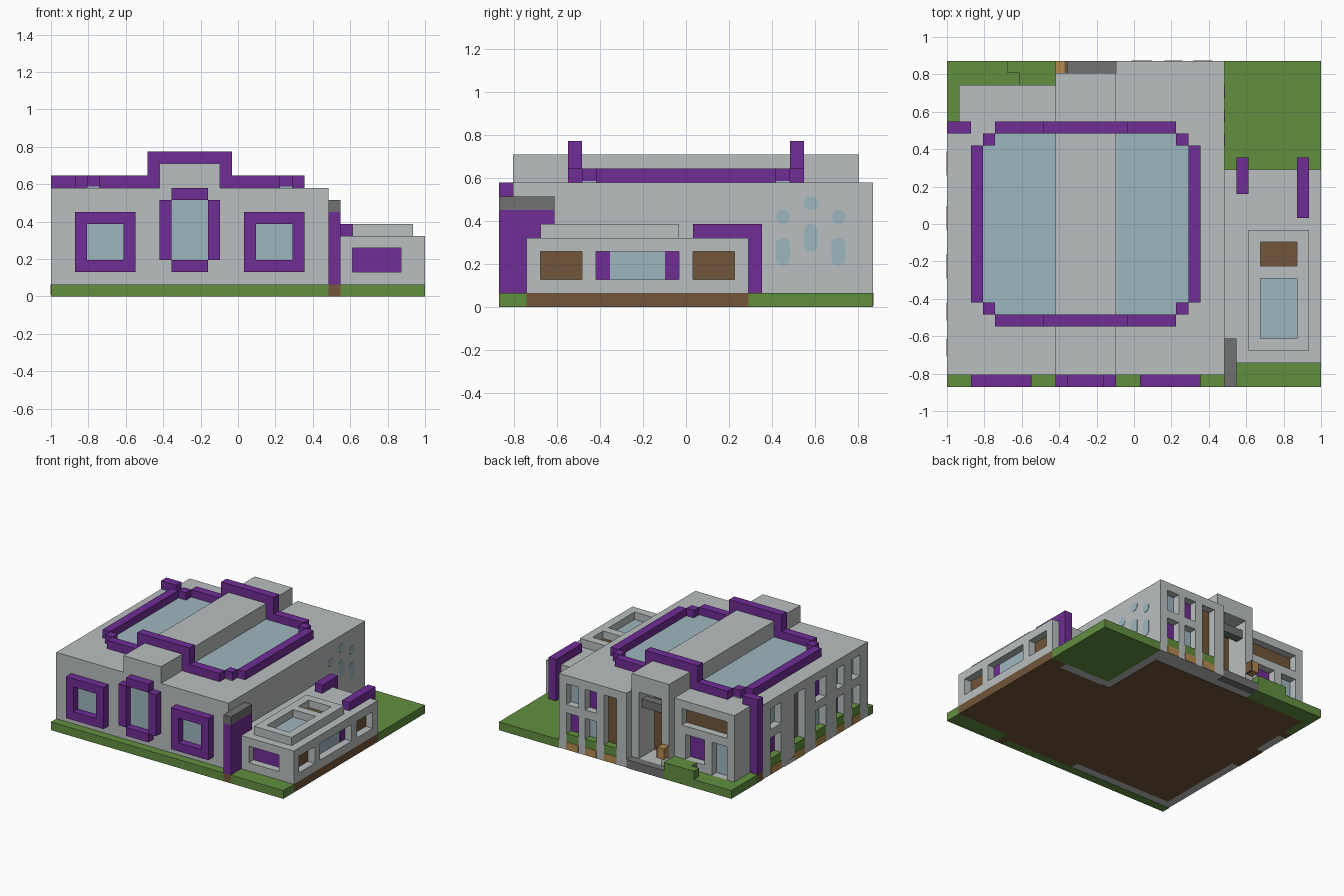
import bpy, bmesh

U = 2 / 31  # one building block; all part sizes are counted in blocks

if "Cube" in bpy.data.objects:
    bpy.data.objects.remove(bpy.data.objects["Cube"])


def make_material(name, r, g, b):
    mat = bpy.data.materials.new(name)
    mat.use_nodes = True
    mat.diffuse_color = (r, g, b, 1)
    mat.node_tree.nodes["Principled BSDF"].inputs["Base Color"].default_value = (r, g, b, 1)
    return mat


GREY = make_material("light grey", 0.49, 0.52, 0.52)
DARK = make_material("dark grey", 0.165, 0.165, 0.165)
PURPLE = make_material("purple", 0.16, 0.026, 0.305)
GLASS = make_material("pale blue glass", 0.337, 0.474, 0.52)
GREEN = make_material("grass green", 0.122, 0.275, 0.051)
BROWN = make_material("brown", 0.165, 0.093, 0.042)
TAN = make_material("tan", 0.45, 0.26, 0.08)


def finish(name, bm, mat):
    bmesh.ops.recalc_face_normals(bm, faces=bm.faces)
    for v in bm.verts:
        v.co = (v.co.x * U - 1, v.co.y * U - 13.5 * U, v.co.z * U)
    mesh = bpy.data.meshes.new(name)
    bm.to_mesh(mesh)
    bm.free()
    mesh.materials.append(mat)
    obj = bpy.data.objects.new(name, mesh)
    bpy.context.scene.collection.objects.link(obj)
    return obj


def add_box(bm, x, y, z):
    cube = bmesh.ops.create_cube(bm, size=1)["verts"]
    for v in cube:
        v.co = [lo if c < 0 else hi for c, (lo, hi) in zip(v.co, (x, y, z))]


def box(name, mat, x, y, z):
    bm = bmesh.new()
    add_box(bm, x, y, z)
    return finish(name, bm, mat)


def prism(name, mat, points, step):
    bm = bmesh.new()
    face = bm.faces.new([bm.verts.new(p) for p in points])
    top = bmesh.ops.extrude_face_region(bm, geom=[face])["geom"]
    bmesh.ops.translate(bm, vec=step, verts=[v for v in top if isinstance(v, bmesh.types.BMVert)])
    return finish(name, bm, mat)


def carve(obj, cuts):
    bm = bmesh.new()
    for cut in cuts:
        add_box(bm, *cut)
    cutter = finish("cutter", bm, GREY)
    cutter.hide_render = True
    mod = obj.modifiers.new("openings", "BOOLEAN")
    mod.operation, mod.solver, mod.object = "DIFFERENCE", "EXACT", cutter
    bpy.context.view_layer.objects.active = obj
    bpy.ops.object.modifier_apply(modifier=mod.name)
    bpy.data.objects.remove(cutter)


def opening(cuts, name, mat, axis, plane, out, span, z, depth=1):
    """Recess in a wall facing out (+1 or -1) along axis, with a thin pane at its back."""
    back = plane - out * depth
    cut, pane = sorted((plane + out * 0.5, back)), sorted((back, back + out * 0.1))
    cuts.append((cut, span, z) if axis == "x" else (span, cut, z))
    box(name, mat, *((pane, span, z) if axis == "x" else (span, pane, z)))


# Ground and foundations
for x, y in [((0, 23), (0, 1)), ((24, 31), (0, 2)), ((23, 31), (18, 27)),
             ((0, 9), (25, 27)), ((0, 1), (22, 25))]:
    box("lawn", GREEN, x, y, (0, 1))
for x, y in [((1, 22), (2, 25)), ((14, 23), (1, 2)), ((0, 1), (13, 17)), ((22, 23), (2, 17))]:
    box("foundation", BROWN, x, y, (0, 0.9))
box("annex_foundation", BROWN, (23, 31), (2, 17), (0, 1))
box("annex_foundation_end", BROWN, (29, 31), (17, 18), (0, 1))
box("annex_footing", GREY, (23, 29), (17, 18), (0, 1))

# Main hall
footprint = [(0, 1), (23, 1), (23, 27), (14, 27), (14, 26), (9, 26), (9, 25), (1, 25), (1, 21), (0, 21)]
hall = prism("main_hall", GREY, [(x, y, 0.05) for x, y in footprint], (0, 0, 8.95))
hall_cuts = []


def planter(axis, span, plane, out):
    # Bush in the bottom of a recess, with a coloured plate on the base below
    a, b = sorted((plane, plane - out)), sorted((plane, plane + 0.05 * out))
    for name, mat, d, z in (("bush", GREEN, a, (1, 2)), ("base_plate", TAN, b, (0.1, 1))):
        box(name, mat, *((d, span, z) if axis == "x" else (span, d, z)))


# Rear wall, right part
for span, upper, lower in [((20.4, 22), GLASS, PURPLE), ((18, 19.5), PURPLE, GLASS)]:
    opening(hall_cuts, "rear_upper_window", upper, "y", 27, 1, span, (5.5, 8))
    opening(hall_cuts, "rear_lower_window", lower, "y", 27, 1, span, (1, 4.5))
    planter("y", span, 27, 1)
opening(hall_cuts, "rear_tall_door", BROWN, "y", 27, 1, (15.3, 17), (1, 8))
planter("y", (15.3, 17), 27, 1)

# Rear wall, left part
opening(hall_cuts, "rear_wide_window", BROWN, "y", 25, 1, (2, 8), (6, 8))
opening(hall_cuts, "rear_square_window", PURPLE, "y", 25, 1, (5, 7.5), (2, 5))
opening(hall_cuts, "rear_glass_door", GLASS, "y", 25, 1, (2, 4), (1, 5))

# Rear entrance
opening(hall_cuts, "entrance_door", BROWN, "y", 26, 1, (10, 13), (1, 9.2), 3)
box("entrance_lintel", DARK, (10, 13), (24.5, 25.5), (7, 8))
box("entrance_transom", PURPLE, (10, 13), (23.1, 23.2), (8, 9))
box("entrance_step", DARK, (9, 14), (26, 27), (0, 1))
box("lantern", TAN, (9, 9.75), (26, 27), (2.3, 3.6))
box("lantern_bracket", BROWN, (9.75, 10), (26, 27), (2.3, 3.6))

# Left wall
for span, upper, lower in [((17.5, 19.5), GLASS, PURPLE), ((9, 11), PURPLE, GLASS),
                           ((5.5, 7), GLASS, PURPLE), ((2.5, 4), GLASS, GLASS)]:
    opening(hall_cuts, "left_upper_window", upper, "x", 0, -1, span, (5.5, 8))
    opening(hall_cuts, "left_lower_window", lower, "x", 0, -1, span, (1, 4.5))
    planter("x", span, 0, -1)
opening(hall_cuts, "left_tall_door", DARK, "x", 0, -1, (13, 15), (1, 8))
planter("x", (13, 15), 0, -1)
carve(hall, hall_cuts)

# Roof ridge and skylights
box("roof_ridge", GREY, (9, 14), (1, 26), (9, 11))
for x in [(3, 9), (14, 20)]:
    box("roof_skylight", GLASS, x, (6, 21), (9, 9.1))

# Purple parapet around the roof, stepping over the ridge
for y in (5, 21):
    for x in [(4, 8), (15, 19)]:
        box("parapet_run", PURPLE, x, (y, y + 1), (9, 10))
    for x in (8, 14):
        box("parapet_riser", PURPLE, (x, x + 1), (y, y + 1), (9, 12))
    box("parapet_ridge_cap", PURPLE, (9, 14), (y, y + 1), (11, 12))
for x in (2, 20):
    box("parapet_side", PURPLE, (x, x + 1), (7, 20), (9, 10))
for x in (3, 19):
    for y in (6, 20):
        box("parapet_corner", PURPLE, (x, x + 1), (y, y + 1), (9, 10))

# Front windows with raised frames
for x in (2, 16):
    frame = box("front_window_frame", PURPLE, (x, x + 5), (0, 1), (2, 7))
    carve(frame, [((x + 1, x + 4), (-1, 2), (3, 6))])
    box("front_window_glass", GLASS, (x + 1, x + 4), (0.9, 1), (3, 6))
for x in (9, 13):
    box("centre_window_post", PURPLE, (x, x + 1), (0, 1), (3, 8))
for z in (2, 8):
    box("centre_window_rail", PURPLE, (10, 13), (0, 1), (z, z + 1))
box("centre_window_glass", GLASS, (10, 13), (0.9, 1), (3, 8))

# Small rounded panes on the right wall
for y, z in [(20, 3), (22, 4), (24, 3)]:
    for low, high in [(z, z + 2), (z + 3, z + 4)]:
        c = 0.3
        ring = [(y + c, low), (y + 1 - c, low), (y + 1, low + c), (y + 1, high - c),
                (y + 1 - c, high), (y + c, high), (y, high - c), (y, low + c)]
        prism("round_pane", GLASS, [(23, a, b) for a, b in ring], (0.04, 0, 0))

# Corner piers
box("front_pier_base", BROWN, (23, 24), (0, 4), (0, 1))
box("front_pier", PURPLE, (23, 24), (0, 4), (1, 7))
box("front_pier_cap", DARK, (23, 24), (0, 4), (7, 8))
box("rear_pier_base", BROWN, (0, 1), (21, 22), (0, 1))
box("rear_pier", PURPLE, (0, 1), (21, 22), (1, 10))
box("rear_pier_arm", PURPLE, (1, 2), (21, 22), (9, 10))

# Hedge beside the rear entrance
box("hedge_outer", GREEN, (5, 9), (26, 27), (1, 2))
box("hedge_inner", GREEN, (6, 9), (25, 26), (1, 2))

# Annex with recessed windows
annex = box("annex", GREY, (23, 31), (2, 18), (1, 5))
annex_cuts = []
opening(annex_cuts, "annex_front_window", PURPLE, "y", 2, -1, (25, 29), (2, 4))
for span, mat in [((3, 6), BROWN), ((7, 13), GLASS), ((14, 17), BROWN)]:
    opening(annex_cuts, "annex_side_window", mat, "x", 31, 1, span, (2, 4))
carve(annex, annex_cuts)
for y in (7, 12):
    box("annex_window_curtain", PURPLE, (30, 30.14), (y, y + 1), (2, 4))

# Annex roof lantern with two sunken panels
upper = box("annex_roof", GREY, (25, 30), (3, 13), (5, 6))
carve(upper, [((26, 29), y, (4, 7)) for y in [(4, 9), (10, 12)]])
box("annex_skylight", GLASS, (26, 29), (4, 9), (5, 5.1))
box("annex_hatch", BROWN, (26, 29), (10, 12), (5, 5.1))

# Purple brackets over the annex roof edge
for x, y in [(24, 16), (29, 14)]:
    box("bracket_arm", PURPLE, (x, x + 1), (y, 18), (5, 6))
    box("bracket_post", PURPLE, (x, x + 1), (18, 19), (1, 6))
